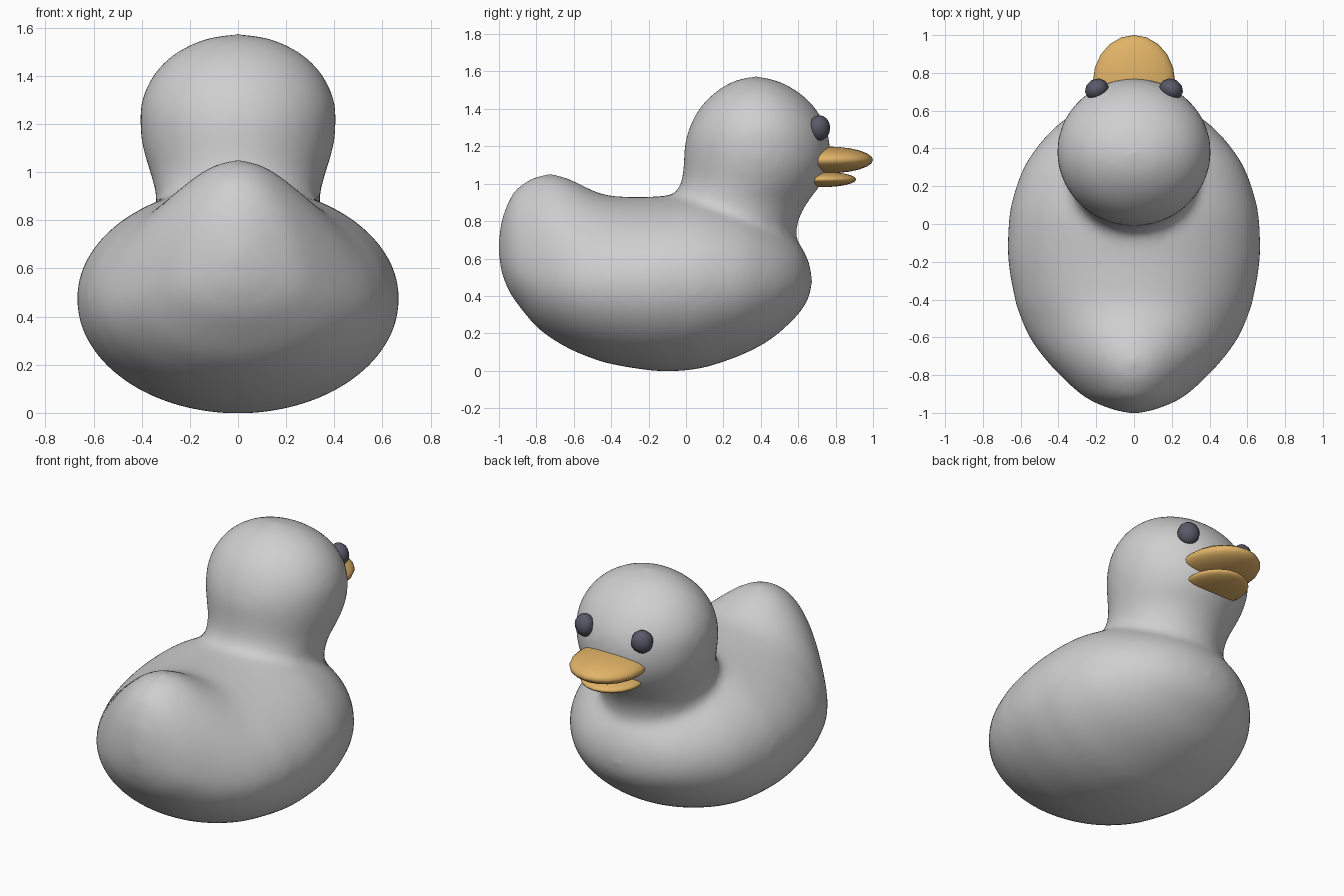
import bpy, bmesh, math

cube = bpy.data.objects.get("Cube")
if cube:
    bpy.data.objects.remove(cube, do_unlink=True)


def material(name, rgb):
    m = bpy.data.materials.new(name)
    m.use_nodes = True
    m.diffuse_color = (*rgb, 1)
    m.node_tree.nodes["Principled BSDF"].inputs["Base Color"].default_value = (*rgb, 1)
    return m


GREY = material("pale grey", (0.62, 0.62, 0.62))
ORANGE = material("warm orange", (0.75, 0.45, 0.135))
DARK = material("dark slate", (0.1, 0.1, 0.14))
SEGMENTS = 48


def refine(rows, steps=4):
    """Pass a smooth spline through the rows to get in-between rows."""
    out = []
    for k in range(len(rows) - 1):
        p1, p2 = rows[k], rows[k + 1]
        p0, p3 = rows[max(k - 1, 0)], rows[min(k + 2, len(rows) - 1)]
        for n in range(steps):
            t = n / steps
            out.append([b + t / 2 * (c - a + t * (2 * a - 5 * b + 4 * c - d + t * (3 * (b - c) + d - a)))
                        for a, b, c, d in zip(p0, p1, p2, p3)])
    return out + [rows[-1]]


def loft(bm, rings, start, end):
    """Skin closed rings of points and close both ends at a tip."""
    loops = [[bm.verts.new(p) for p in ring] for ring in rings]
    for a, b in zip(loops, loops[1:]):
        for i in range(SEGMENTS):
            j = (i + 1) % SEGMENTS
            bm.faces.new((a[i], a[j], b[j], b[i]))
    for tip, loop in ((start, loops[0]), (end, loops[-1])):
        v = bm.verts.new(tip)
        for i in range(SEGMENTS):
            bm.faces.new((v, loop[i], loop[(i + 1) % SEGMENTS]))


def body_ring(y, half, low, top, mid, pinch):
    ring = []
    for i in range(SEGMENTS):
        a = math.tau * i / SEGMENTS
        s = math.sin(a)
        x = half * math.cos(a) * (1 - pinch * max(s, 0) ** 1.5)
        ring.append((x, y, mid + s * ((top - mid) if s > 0 else (mid - low))))
    return ring


def head_ring(z, back, front, half):
    ring = []
    for i in range(SEGMENTS):
        a = math.tau * i / SEGMENTS
        ring.append((half * math.cos(a), (back + front) / 2 + (front - back) / 2 * math.sin(a), z))
    return ring


# Body stations: y, half width, bottom, top, widest height, pinch of the tail
body = [
    (-.99, .09, .53, .80, .64, 0), (-.95, .2, .43, .905, .59, .06),
    (-.9, .285, .355, .98, .55, .12), (-.8, .395, .235, 1.04, .5, .2),
    (-.7, .485, .16, 1.05, .48, .27), (-.6, .555, .105, 1.015, .47, .27),
    (-.5, .6, .065, .965, .47, .18), (-.4, .632, .035, .935, .47, .07),
    (-.2, .667, .002, .93, .47, 0), (-.05, .668, -.002, .94, .48, 0),
    (.1, .652, .017, .94, .48, 0), (.3, .585, .085, .89, .48, 0),
    (.45, .48, .165, .81, .48, 0), (.55, .375, .25, .735, .48, 0),
    (.62, .26, .325, .66, .48, 0), (.662, .13, .4, .57, .48, 0),
]
# Head and neck levels: z, back, front, half width
head = [
    (.6, .0, .56, .3), (.7, -.06, .585, .325), (.8, -.11, .6, .34), (.9, -.085, .65, .34),
    (1.0, -.028, .725, .366), (1.1, -.013, .762, .396), (1.2, -.008, .771, .407),
    (1.3, .018, .75, .4), (1.4, .07, .695, .354), (1.48, .145, .615, .28),
    (1.54, .235, .515, .175), (1.565, .31, .43, .09),
]

bm = bmesh.new()
loft(bm, [body_ring(*s) for s in refine(body)], (0, -1.006, .66), (0, .677, .485))
loft(bm, [head_ring(*s) for s in refine(head)], (0, .28, .5), (0, .37, 1.577))
bmesh.ops.recalc_face_normals(bm, faces=bm.faces)
mesh = bpy.data.meshes.new("body_and_head")
bm.to_mesh(mesh)
bm.free()
duck = bpy.data.objects.new("body_and_head", mesh)
bpy.context.collection.objects.link(duck)
mesh.materials.append(GREY)

# Fuse the two volumes and soften the neck
remesh = duck.modifiers.new("fuse", 'REMESH')
remesh.mode = 'VOXEL'
remesh.voxel_size = 0.025
remesh.use_smooth_shade = True
soften = duck.modifiers.new("soften", 'SMOOTH')
soften.factor = 0.5
soften.iterations = 14


def ellipsoid(name, centre, radii, mat, segments, rings, turn=0):
    bpy.ops.mesh.primitive_uv_sphere_add(segments=segments, ring_count=rings, location=centre)
    ob = bpy.context.object
    ob.name = name
    ob.scale = radii
    ob.rotation_euler.z = turn
    ob.data.materials.append(mat)
    bpy.ops.object.shade_smooth()


# Beak halves and eyes
ellipsoid("upper_beak", (0, .75, 1.127), (.218, .25, .072), ORANGE, 20, 12)
ellipsoid("lower_beak", (0, .718, 1.023), (.18, .192, .042), ORANGE, 20, 12)
for side, label in ((1, "left"), (-1, "right")):
    ellipsoid(label + "_eye", (side * .197, .713, 1.298), (.065, .056, .068), DARK, 10, 8, -side * .5)
